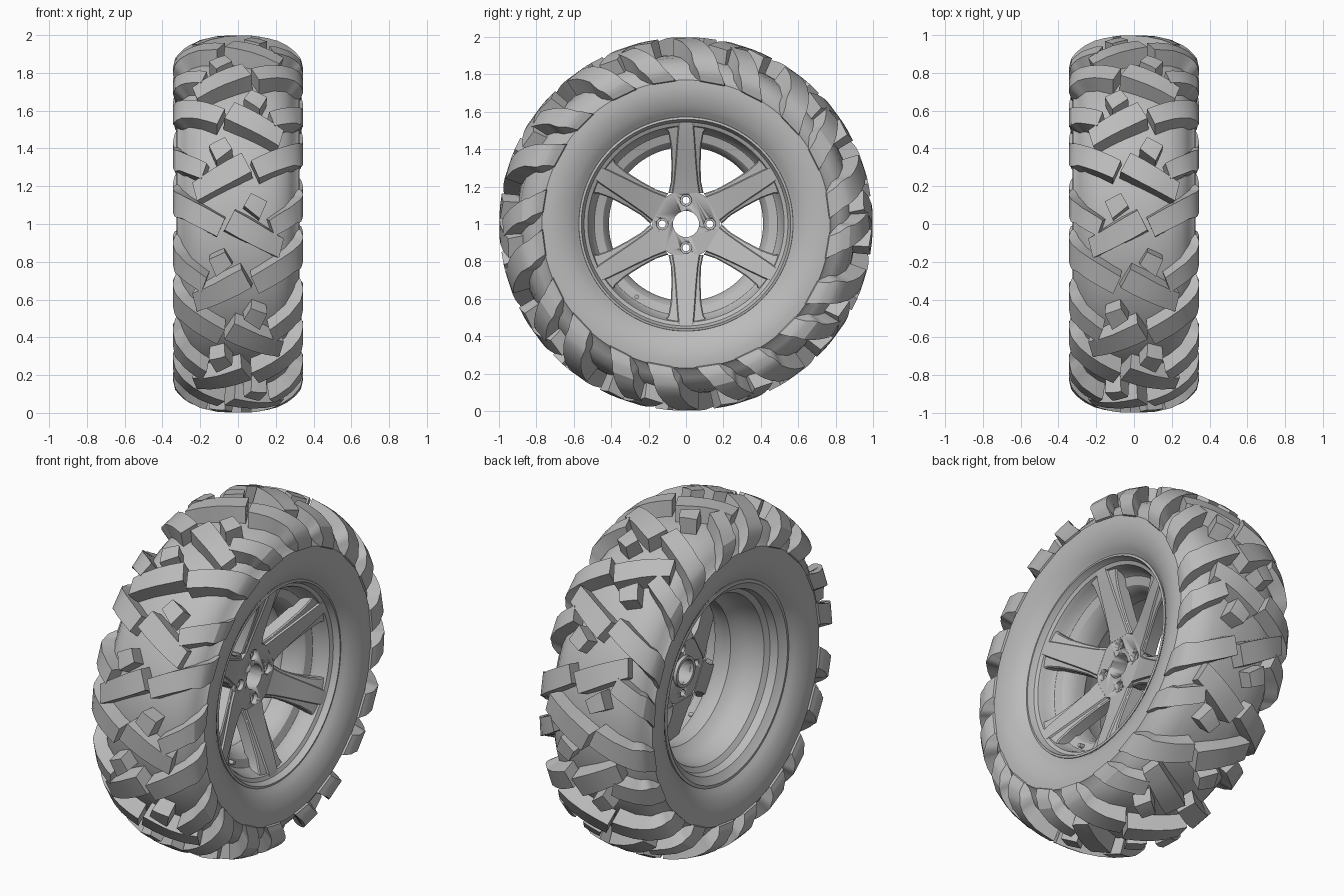
import bpy, bmesh, math
from mathutils import Matrix, Vector

if "Cube" in bpy.data.objects:
    bpy.data.objects.remove(bpy.data.objects["Cube"])

GREY = (0.5, 0.5, 0.5, 1)
grey = bpy.data.materials.new("plain_grey")
grey.use_nodes = True
grey.diffuse_color = GREY
grey.node_tree.nodes["Principled BSDF"].inputs["Base Color"].default_value = GREY


def polar(x, r, a):
    """Point at radius r around the axle; angle 0 faces the front."""
    return Vector((x, -r * math.cos(a), 1 + r * math.sin(a)))


def finish(bm, name, angle=32):
    bmesh.ops.recalc_face_normals(bm, faces=bm.faces)
    mesh = bpy.data.meshes.new(name)
    bm.to_mesh(mesh)
    bm.free()
    mesh.materials.append(grey)
    ob = bpy.data.objects.new(name, mesh)
    bpy.context.collection.objects.link(ob)
    bpy.ops.object.select_all(action="DESELECT")
    ob.select_set(True)
    bpy.context.view_layer.objects.active = ob
    bpy.ops.object.shade_smooth_by_angle(angle=math.radians(angle))
    return ob


def loft(bm, rings, closed=False):
    """Skin a list of closed point rings, capping the ends if open."""
    vs = [[bm.verts.new(p) for p in ring] for ring in rings]
    n = len(vs[0])
    pairs = list(zip(vs, vs[1:])) + ([(vs[-1], vs[0])] if closed else [])
    for a, b in pairs:
        for i in range(n):
            j = (i + 1) % n
            bm.faces.new((a[i], a[j], b[j], b[i]))
    if not closed:
        bm.faces.new(vs[0])
        bm.faces.new(vs[-1])


def lathe(name, profile, steps=96):
    bm = bmesh.new()
    loft(bm, [[polar(x, r, math.tau * k / steps) for x, r in profile]
              for k in range(steps)], closed=True)
    return finish(bm, name)


# Tyre carcass: half section mirrored across the centre plane
half = [(0, .908), (.1, .904), (.19, .89), (.25, .86), (.285, .82), (.303, .785),
        (.322, .77), (.325, .73), (.318, .68), (.3, .63), (.28, .595), (.262, .575), (.25, .555)]
lathe("tyre_carcass", [(-x, r) for x, r in reversed(half[1:])] + half)

# Tread: distance across, then outer (x, r) and base (x, r)
TREAD = [(0, 0, 1, 0, .895), (.1, .1, .997, .1, .89), (.2, .2, .975, .18, .875),
         (.28, .28, .935, .24, .84), (.36, .332, .88, .27, .81),
         (.44, .346, .82, .29, .775), (.49, .332, .77, .3, .755)]


def section(u):
    side, u = math.copysign(1, u), min(abs(u), .49)
    for a, b in zip(TREAD, TREAD[1:]):
        if u <= b[0]:
            t = (u - a[0]) / (b[0] - a[0])
            xo, ro, xi, ri = [p + (q - p) * t for p, q in zip(a[1:], b[1:])]
            return side * xo, ro, side * xi, ri


def lug(bm, path, w0, w1, side, shift):
    """Raised block following a path of (across, around) points."""
    pts = []
    for (u0, s0), (u1, s1) in zip(path, path[1:]):
        pts += [(u0 + (u1 - u0) * k / 4, s0 + (s1 - s0) * k / 4) for k in range(4)]
    pts.append(path[-1])
    rings = []
    for k, (u, s) in enumerate(pts):
        a, b = pts[max(k - 1, 0)], pts[min(k + 1, len(pts) - 1)]
        d = Vector((b[0] - a[0], b[1] - a[1])).normalized()
        w = (w0 + (w1 - w0) * k / (len(pts) - 1)) / 2
        ring = []
        for sign, top in ((-1, 0), (-1, 1), (1, 1), (1, 0)):
            off = sign * w * (1 if top else 1.25)
            # the cross direction turns straight around the wheel on the sidewall
            skew = max(0, 1 - abs(u) / .4)
            xo, ro, xi, ri = section(side * (u - d.y * off * skew))
            ang = s + d.x * off + shift
            ring.append(polar(xo, ro, ang) if top else polar(xi, ri, ang))
        rings.append(ring)
    loft(bm, rings)


LUGS = {
    "centre_lugs": ([(-.23, .18), (.045, .335)], .12, .12),
    "long_shoulder_lugs": ([(.09, .295), (.3, .41), (.4, .445), (.49, .5)], .11, .2),
    "short_shoulder_lugs": ([(.18, .605), (.32, .69), (.4, .725), (.49, .79)], .1, .19),
    "small_tread_blocks": ([(-.135, .39), (-.05, .445)], .11, .08),
}
REPEATS = 10
PITCH = math.tau / REPEATS
for name, (path, w0, w1) in LUGS.items():
    bm = bmesh.new()
    for k in range(REPEATS):
        lug(bm, path, w0, w1, 1, k * PITCH)
        lug(bm, path, w0, w1, -1, (k + .5) * PITCH)
    finish(bm, name, 25)

# Rim barrel with lips and a stepped drop centre
lathe("rim_barrel", [
    (.25, .575), (.265, .572), (.268, .56), (.25, .553), (.235, .545), (.225, .525),
    (.2, .515), (.16, .505), (.14, .49), (.125, .445), (.1, .425), (.05, .412),
    (0, .412), (-.03, .44), (-.08, .465), (-.17, .478), (-.19, .505), (-.235, .515),
    (-.25, .535), (-.268, .555), (-.265, .572), (-.25, .575)])

# Six dished spokes with a raised ridge: radius, half width, ridge half width, face x
STATIONS = [(.165, .094, .07, .106), (.23, .08, .06, .124), (.32, .078, .052, .156),
            (.42, .082, .045, .193), (.49, .095, .04, .218), (.53, .12, .036, .23),
            (.55, .12, .033, .235)]
bm = bmesh.new()
for k in range(6):
    a = math.radians(30 + 60 * k)
    turn = Matrix.Translation((0, 0, 1)) @ Matrix.Rotation(a, 4, "X")
    rings = []
    for r, h, g, f in STATIONS:
        right = [(h, f - .09), (h, f - .02), (h - .006, f - .013), (g + .005, f - .01), (g, f)]
        outline = right + [(-t, x) for t, x in reversed(right)]
        rings.append([turn @ Vector((x, r, t)) for t, x in outline])
    loft(bm, rings)
finish(bm, "spokes")


def cylinder(name, x0, x1, r, dist=0, ang=0, sides=32):
    bm = bmesh.new()
    c = polar(0, dist, ang)
    loft(bm, [[c + Vector((x, r * math.cos(math.tau * i / sides), r * math.sin(math.tau * i / sides)))
               for i in range(sides)] for x in (x0, x1)])
    return finish(bm, name)


# Hub drilled with a centre bore and four counterbored bolt holes
hub = cylinder("hub", .02, .105, .18, sides=48)
cuts = [(-.1, .3, .07, 0, 0)]
for k in range(4):
    cuts += [(-.1, .3, .019, .127, k * math.pi / 2), (.08, .3, .031, .127, k * math.pi / 2)]
for cut in cuts:
    tool = cylinder("hole_cutter", *cut)
    tool.hide_render = True
    bpy.context.view_layer.objects.active = hub
    mod = hub.modifiers.new("hole", "BOOLEAN")
    mod.operation = "DIFFERENCE"
    mod.solver = "EXACT"
    mod.object = tool
    bpy.ops.object.modifier_apply(modifier=mod.name)
    bpy.data.objects.remove(tool)

# Collar behind the bore, and the valve stem
lathe("bore_collar", [(0, .07), (0, .088), (.025, .088), (.025, .07)], 48)
cylinder("valve_stem", .1, .16, .012, .47, math.radians(-56), 16)
